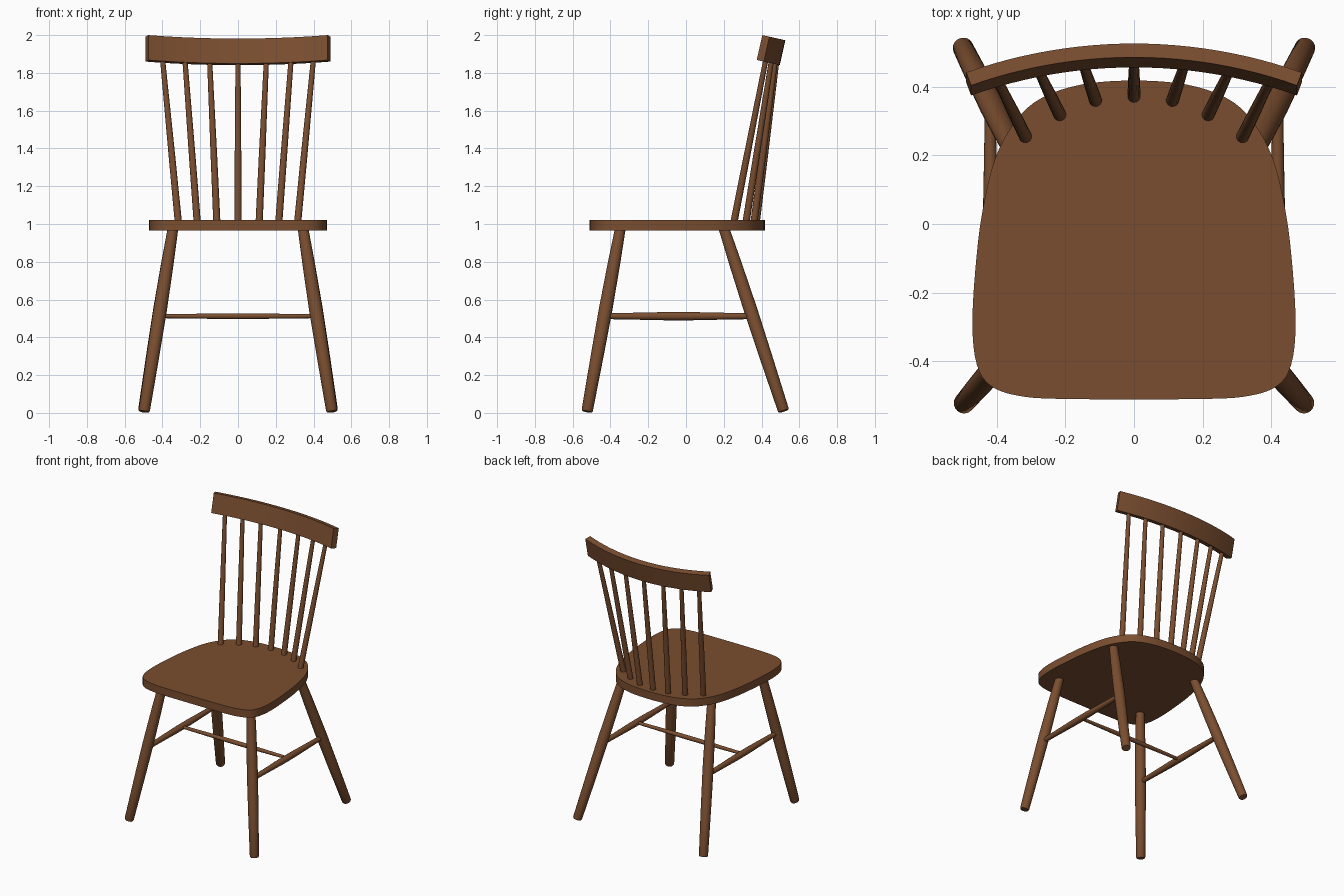
import bpy
import bmesh
import math
from mathutils import Vector

cube = bpy.data.objects.get("Cube")
if cube:
    bpy.data.objects.remove(cube, do_unlink=True)

wood = bpy.data.materials.new("walnut_wood")
wood.use_nodes = True
WOOD_COLOUR = (0.195, 0.076, 0.029, 1)
wood.diffuse_color = WOOD_COLOUR
wood.node_tree.nodes["Principled BSDF"].inputs["Base Color"].default_value = WOOD_COLOUR


def finish(name, bm, angle=35):
    """Turn a bmesh into a named, smooth-shaded wooden object."""
    bmesh.ops.recalc_face_normals(bm, faces=bm.faces)
    mesh = bpy.data.meshes.new(name)
    bm.to_mesh(mesh)
    bm.free()
    obj = bpy.data.objects.new(name, mesh)
    bpy.context.collection.objects.link(obj)
    mesh.materials.append(wood)
    bpy.ops.object.select_all(action="DESELECT")
    obj.select_set(True)
    bpy.context.view_layer.objects.active = obj
    bpy.ops.object.shade_smooth_by_angle(angle=math.radians(angle))
    return obj


def turned(name, start, end, profile, sides=20):
    """Round part between two points; profile holds (fraction, radius) pairs."""
    start, end = Vector(start), Vector(end)
    axis = end - start
    turn = axis.to_track_quat("Z", "Y")
    bm = bmesh.new()
    rings = []
    for t, radius in profile:
        centre = start + axis * t
        angles = [math.tau * i / sides for i in range(sides)]
        rings.append([bm.verts.new(centre + turn @ Vector(
            (radius * math.cos(a), radius * math.sin(a), 0))) for a in angles])
    for low, high in zip(rings, rings[1:]):
        for i in range(sides):
            j = (i + 1) % sides
            bm.faces.new((low[i], low[j], high[j], high[i]))
    bm.faces.new(rings[0][::-1])
    bm.faces.new(rings[-1])
    return finish(name, bm)


def smooth_loop(points, steps=4):
    """Closed Catmull-Rom curve through the points."""
    result = []
    n = len(points)
    for i in range(n):
        a, b, c, d = (Vector(points[(i + k) % n]) for k in (-1, 0, 1, 2))
        for s in range(steps):
            t = s / steps
            result.append(b + (c - a) * t / 2 + (a * 2 - b * 5 + c * 4 - d) * t * t / 2
                          + (b * 3 - a - c * 3 + d) * t ** 3 / 2)
    return result


# Seat: mirrored outline extruded upward
SEAT_BOTTOM, SEAT_TOP = 0.965, 1.02
half = [(0.2, -0.51), (0.34, -0.5), (0.42, -0.47), (0.458, -0.41), (0.471, -0.3),
        (0.463, -0.14), (0.443, 0.03), (0.405, 0.19), (0.345, 0.3), (0.27, 0.367),
        (0.15, 0.407)]
outline = half + [(0, 0.418)] + [(-x, y) for x, y in reversed(half)]
bm = bmesh.new()
base = bm.faces.new([bm.verts.new((p.x, p.y, SEAT_BOTTOM)) for p in smooth_loop(outline)])
top = bmesh.ops.extrude_face_region(bm, geom=[base], use_keep_orig=True)
bmesh.ops.translate(bm, vec=(0, 0, SEAT_TOP - SEAT_BOTTOM),
                    verts=[v for v in top["geom"] if isinstance(v, bmesh.types.BMVert)])
finish("seat", bm)

# Legs: splayed, slightly swollen in the middle
LEG = [(0, 0.026), (0.008, 0.03), (0.3, 0.034), (0.55, 0.036), (0.8, 0.033), (1, 0.028)]
FRONT = (Vector((0.497, -0.524, 0.007)), Vector((0.343, -0.346, 0.985)))
BACK = (Vector((0.5, 0.517, 0.01)), Vector((0.343, 0.198, 0.985)))


def on_leg(leg, z):
    """Centre of a leg at a given height."""
    return leg[0].lerp(leg[1], (z - leg[0].z) / (leg[1].z - leg[0].z))


# Stretchers: one along each side, one across
STRETCHER_Z = 0.512
SWELL = [(0, 0.7), (0.2, 0.83), (0.4, 0.98), (0.5, 1), (0.6, 0.98), (0.8, 0.83), (1, 0.7)]
for side, sx in (("left", 1), ("right", -1)):
    flip = Vector((sx, 1, 1))
    for place, leg in (("front", FRONT), ("back", BACK)):
        turned(f"{place}_leg_{side}", leg[0] * flip, leg[1] * flip, LEG)
    turned(f"side_stretcher_{side}", on_leg(FRONT, STRETCHER_Z) * flip,
           on_leg(BACK, STRETCHER_Z) * flip, [(t, r * 0.022) for t, r in SWELL], 16)
mid = (on_leg(FRONT, STRETCHER_Z) + on_leg(BACK, STRETCHER_Z)) / 2
turned("cross_stretcher", mid * Vector((-1, 1, 1)), mid, [(t, r * 0.015) for t, r in SWELL], 16)

# Top rail: arc in a plane leaning backwards
LEAN, RADIUS, THICK, HEIGHT, HALF_ANGLE = 0.22, 1.385, 0.041, 0.135, 0.35


def rail_point(angle, depth, drop):
    """Point on the rail by arc angle, depth behind the front and drop from the top."""
    r = RADIUS + depth
    v = r * math.cos(angle) - RADIUS * math.cos(HALF_ANGLE)
    return Vector((r * math.sin(angle),
                   0.404 + v * math.cos(LEAN) - drop * math.sin(LEAN),
                   2.0 - v * math.sin(LEAN) - drop * math.cos(LEAN)))


bm = bmesh.new()
STEPS = 24
sections = []
for i in range(STEPS + 1):
    a = HALF_ANGLE * (2 * i / STEPS - 1)
    sections.append([bm.verts.new(rail_point(a, d, h)) for d, h in
                     ((0, 0), (THICK, 0), (THICK, HEIGHT), (0, HEIGHT))])
for s, e in zip(sections, sections[1:]):
    for k in range(4):
        m = (k + 1) % 4
        bm.faces.new((s[k], s[m], e[m], e[k]))
bm.faces.new(sections[0])
bm.faces.new(sections[-1][::-1])
finish("top_rail", bm)

# Spindles: fanned from the seat into the rail
SPINDLES = [(0, 0.372, 0), (0.112, 0.36, 0.148), (0.216, 0.318, 0.277), (0.316, 0.254, 0.394)]
for i, (x, y, top_x) in enumerate(SPINDLES):
    for side, sx in (("left", 1), ("right", -1)) if i else (("centre", 1),):
        end = rail_point(math.asin(sx * top_x / RADIUS), THICK / 2, HEIGHT - 0.02)
        turned(f"spindle_{side}_{i}", (sx * x, y, SEAT_TOP - 0.01), end,
               [(0, 0.019), (0.4, 0.0175), (1, 0.0135)], 16)
